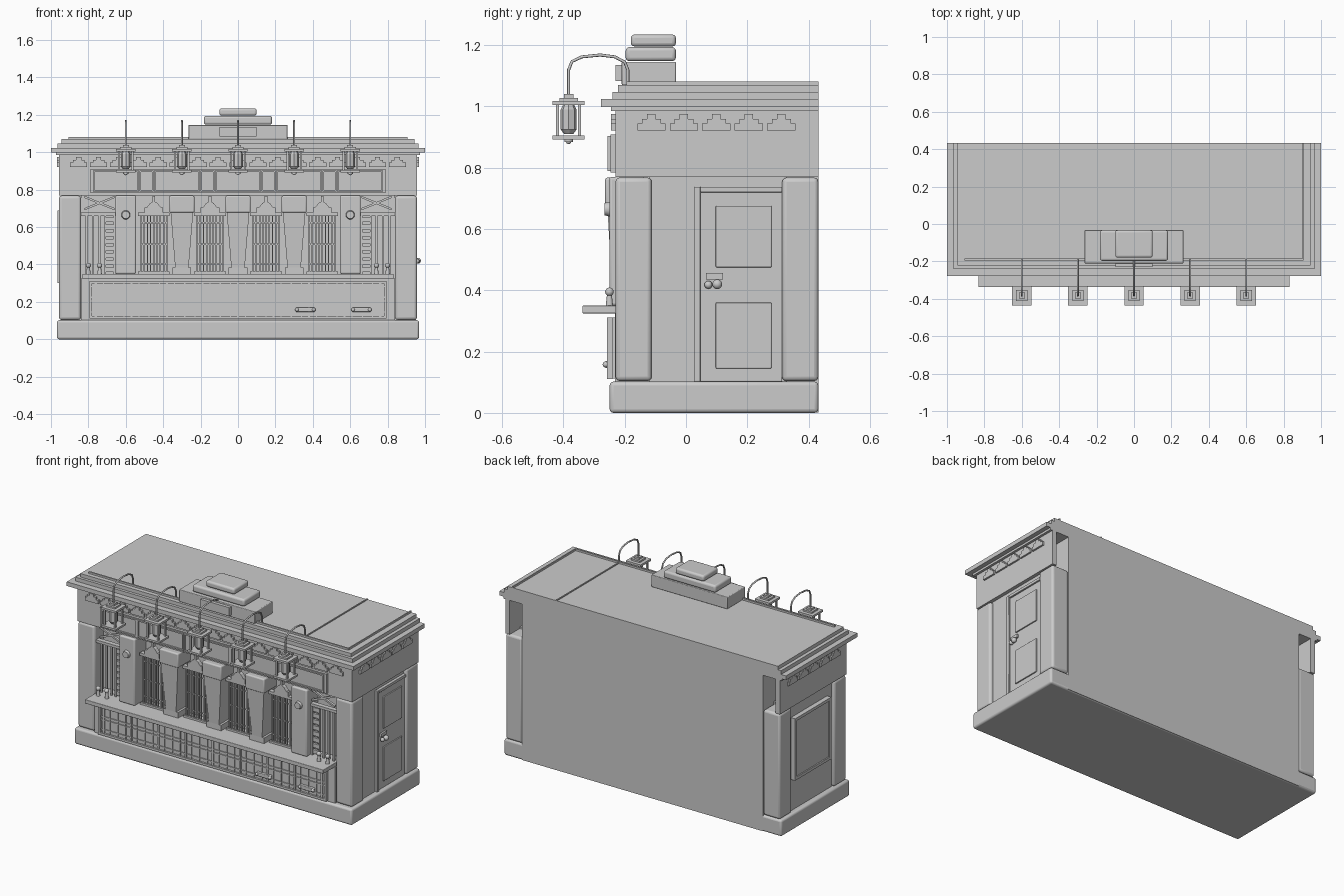
import bpy, bmesh, math
from mathutils import Vector, Matrix

if "Cube" in bpy.data.objects:
    bpy.data.objects.remove(bpy.data.objects["Cube"])

stone = bpy.data.materials.new("plain grey")
stone.diffuse_color = (0.6, 0.6, 0.6, 1)
stone.use_nodes = True
stone.node_tree.nodes["Principled BSDF"].inputs["Base Color"].default_value = stone.diffuse_color


def finish(name, bm, bevel=0, smooth=False):
    me = bpy.data.meshes.new(name)
    bmesh.ops.recalc_face_normals(bm, faces=bm.faces)
    bm.to_mesh(me)
    bm.free()
    ob = bpy.data.objects.new(name, me)
    bpy.context.collection.objects.link(ob)
    me.materials.append(stone)
    if bevel:
        m = ob.modifiers.new("Bevel", 'BEVEL')
        m.width, m.segments = bevel, 3
    if smooth or bevel:
        bpy.ops.object.select_all(action='DESELECT')
        ob.select_set(True)
        bpy.context.view_layer.objects.active = ob
        bpy.ops.object.shade_smooth_by_angle(angle=math.radians(40))
    return ob


def add_box(bm, x0, x1, y0, y1, z0, z1):
    s = Matrix.Diagonal((x1 - x0, y1 - y0, z1 - z0, 1))
    t = Matrix.Translation(((x0 + x1) / 2, (y0 + y1) / 2, (z0 + z1) / 2))
    return bmesh.ops.create_cube(bm, size=1, matrix=t @ s)['verts']


def boxes(name, items, bevel=0):
    bm = bmesh.new()
    for b in items:
        add_box(bm, *b)
    return finish(name, bm, bevel)


def prism(bm, pts, place, d0, d1):
    """Extrude a 2D outline between two depths."""
    a = [bm.verts.new(place(u, v, d0)) for u, v in pts]
    b = [bm.verts.new(place(u, v, d1)) for u, v in pts]
    bm.faces.new(a)
    bm.faces.new(b[::-1])
    for i in range(len(pts)):
        j = (i + 1) % len(pts)
        bm.faces.new((a[i], a[j], b[j], b[i]))


def on_front(u, v, d):
    return (u, d, v)


def on_side(u, v, d):
    return (d, u, v)


def rod(bm, x, y, z0, z1, r, n=8, r2=None):
    bmesh.ops.create_cone(bm, cap_ends=True, segments=n, radius1=r, radius2=r if r2 is None else r2,
                          depth=z1 - z0, matrix=Matrix.Translation((x, y, (z0 + z1) / 2)))


def ball(bm, x, y, z, r):
    bmesh.ops.create_uvsphere(bm, u_segments=12, v_segments=8, radius=r, matrix=Matrix.Translation((x, y, z)))


def frame(x0, x1, y0, y1, z0, z1, t):
    """Four bars round an opening facing the front."""
    return [(x0, x1, y0, y1, z0, z0 + t), (x0, x1, y0, y1, z1 - t, z1),
            (x0, x0 + t, y0, y1, z0 + t, z1 - t), (x1 - t, x1, y0, y1, z0 + t, z1 - t)]


BACK = 0.432

# Main masses
base = boxes("base", [(-.968, .968, -.249, BACK, 0, .102)], .012)
boxes("core_walls", [(-.84, .84, -.14, BACK, .002, 1.03)])
boxes("side_walls", [(s * .885 - .05, s * .885 + .05, -.12, .33, .1, .78) for s in (-1, 1)])
boxes("front_frieze", [(-.957, .957, -.23, -.12, .77, .99)])
boxes("side_friezes", [(s * .942 - .015, s * .942 + .015, -.12, BACK, .77, .99) for s in (-1, 1)])
boxes("corner_pillars", [(s * .8985 - .0585, s * .8985 + .0585, y, y + .118, .104, .768)
                         for s in (-1, 1) for y in (-.23, .314)], .014)

# Cornice layers and roof ridges
boxes("cornice", [(-x, x, y, BACK, z0, z1) for x, y, z0, z1 in (
    (.972, -.245, .985, .998), (1, -.278, .998, 1.024),
    (.966, -.24, 1.024, 1.048), (.944, -.222, 1.048, 1.07))])
boxes("roof_ridges", [(-.905, .905, -.195, -.185, 1.07, 1.081),
                      (.9, .907, -.19, BACK, 1.07, 1.081), (.597, .604, -.19, BACK, 1.07, 1.076)])

# Stepped crown
boxes("crown", [(-.265, .265, -.21, -.033, 1.07, 1.146)], .004)
boxes("crown_middle", [(-.182, .182, -.197, -.033, 1.148, 1.194)], .012)
boxes("crown_top", [(-.1, .1, -.18, -.033, 1.196, 1.235)], .012)
boxes("crown_plaque", [(-.1, .1, -.23, -.2, 1.083, 1.136)])

# Stepped ornaments under the cornice
half = [(.046, .922), (.046, .945), (.031, .945), (.031, .96), (.014, .96), (.014, .975)]
step = half + [(-u, v) for u, v in reversed(half)]
bm = bmesh.new()
for i in range(-8, 9):
    prism(bm, [(u + i * .1065, v) for u, v in step], on_front, -.244, -.225)
for s in (-1, 1):
    for i in range(5):
        prism(bm, [(u - .113 + i * .106, v) for u, v in step], on_side, s * .95, s * .968)
finish("stepped_ornaments", bm)

# Sign band with wide and small framed panels
items = [(-.79, .79, -.247, -.225, .785, .908)]
for i in range(5):
    c = (i - 2) * .326
    items += frame(c - .122, c + .122, -.256, -.24, .79, .903, .008)
    if i < 4:
        items += frame(c + .125, c + .201, -.256, -.24, .79, .903, .008)
boxes("sign_band", items)

# Counter and lower tiled front
boxes("counter", [(-.832, .832, -.338, -.13, .325, .35)], .003)
boxes("lower_front", [(-.84, .84, -.232, -.13, .1, .326), (-.79, .79, -.246, -.225, .113, .312)])
items = frame(-.795, .795, -.258, -.24, .11, .312, .014)
for k in range(9):
    c = (k - 4) * .19
    items.append((c - .006, c + .006, -.254, -.24, .12, .305))
    if k < 8:
        items += [(c + d - .003, c + d + .003, -.252, -.24, .12, .305) for d in (.04, .095, .15)]
items += [(-.785, .785, -.252, -.24, z - .003, z + .003) for z in (.145, .205, .225, .282)]
boxes("lower_grid", items)
boxes("small_latches", [(x - .05, x + .05, -.264, -.24, .146, .17) for x in (.36, .66)], .004)
bm = bmesh.new()
for x in (.36, .66):
    for d in (-.045, .045):
        ball(bm, x + d, -.262, .158, .01)
finish("latch_knobs", bm, smooth=True)

# Straight piers with round bosses
boxes("straight_piers", [(s * .6 - .055, s * .6 + .055, -.25, -.13, .35, .77) for s in (-1, 1)], .008)
bm = bmesh.new()
for s in (-1, 1):
    bmesh.ops.create_cone(bm, cap_ends=True, segments=20, radius1=.025, radius2=.02, depth=.02,
                          matrix=Matrix.Translation((s * .6, -.256, .665)) @ Matrix.Rotation(math.pi / 2, 4, 'X'))
finish("pier_bosses", bm, smooth=True)

# Tapered piers with capitals
boxes("capitals", [(x - .067, x + .067, -.264, -.13, .677, .768) for x in (-.3, 0, .3)], .008)
bm = bmesh.new()
for x in (-.3, 0, .3):
    for v in add_box(bm, x - .06, x + .06, -.257, -.13, .35, .678):
        if v.co.z < .5:
            v.co.x = x + (v.co.x - x) * .55
            if v.co.y < -.2:
                v.co.y = -.238
    add_box(bm, x - .05, x + .05, -.24, -.14, .35, .385)
finish("tapered_piers", bm)

# Window grilles with crests
items, bm = [], bmesh.new()
crest = [(-.05, .675), (-.05, .705), (-.038, .705), (-.02, .728), (-.007, .735), (-.007, .765)]
crest += [(-u, v) for u, v in reversed(crest)]
for x in (-.45, -.15, .15, .45):
    items.append((x - .085, x + .085, -.215, -.185, .66, .677))
    items.append((x - .085, x + .085, -.21, -.19, .35, .362))
    items += [(x + d - .004, x + d + .004, -.205, -.193, .35, .665) for d in (-.07, -.055, .055, .07)]
    items += [(x + d * .017 - .003, x + d * .017 + .003, -.205, -.195, .35, .665) for d in (-2, -1, 0, 1, 2)]
    items += [(x - .07, x + .07, -.2, -.195, z, z + .006) for z in (.40, .505, .62)]
    prism(bm, [(x + u, v) for u, v in crest], on_front, -.215, -.19)
finish("window_crests", bm)
boxes("window_grilles", items)

# Outer bays: bars, block strips and crossed braces
items, bm = [], bmesh.new()
for s in (-1, 1):
    lo, hi = sorted((s * .84, s * .655))
    items.append((lo, hi, -.215, -.185, .66, .677))
    items += [(s * x - .005, s * x + .005, -.207, -.193, .35, .665) for x in (.81, .775, .74, .71, .66)]
    items += [(s * .685 - .02, s * .685 + .02, -.205, -.19, .36 + i * .038, .385 + i * .038) for i in range(8)]
    for a, b in ((.69, .755), (.755, .69)):
        prism(bm, [(s * .82, a), (s * .82, a + .012), (s * .66, b + .012), (s * .66, b)], on_front, -.21, -.195)
boxes("outer_grilles", items)
finish("crossed_braces", bm)
bm = bmesh.new()
for s in (-1, 1):
    for d in (0, .06):
        rod(bm, s * (.8 - d), -.25, .35, .385, .012, 12, .008)
        ball(bm, s * (.8 - d), -.25, .395, .014)
finish("counter_bells", bm, smooth=True)

# Door on the right side
items = [(.93, .953, .027, .047, .102, .738), (.93, .953, .047, .314, .72, .738),
         (.92, .943, .045, .314, .102, .722)]
items += [(.93, .95, .097, .279, z0, z1) for z0, z1 in ((.475, .676), (.145, .36))]
boxes("door", items, .003)
boxes("door_lock", [(.94, .955, .065, .12, .436, .456)])
bm = bmesh.new()
ball(bm, .957, .073, .418, .013)
ball(bm, .962, .102, .42, .016)
finish("door_knob", bm, smooth=True)

# Framed notice panel on the left side
boxes("side_panel", [(-.957, -.92, -.07, .29, .3, .69)])
boxes("side_panel_frame", [(-.965, -.93, -.07, .29, z, z + .018) for z in (.3, .672)] +
      [(-.965, -.93, y, y + .018, .3, .69) for y in (-.07, .272)])

# Lanterns on curved arms
LY = -.383
path = [(LY, 1.03), (LY, 1.12), (-.372, 1.147), (-.34, 1.162), (-.28, 1.168),
        (-.232, 1.162), (-.2, 1.145), (-.19, 1.12), (-.19, 1.065)]
for x in (-.6, -.3, 0, .3, .6):
    cu = bpy.data.curves.new("lamp_arm", 'CURVE')
    cu.dimensions = '3D'
    cu.bevel_depth, cu.bevel_resolution = .005, 2
    sp = cu.splines.new('POLY')
    sp.points.add(len(path) - 1)
    for p, (y, z) in zip(sp.points, path):
        p.co = (x, y, z, 1)
    cu.materials.append(stone)
    bpy.context.collection.objects.link(bpy.data.objects.new("lamp_arm", cu))
    plates = [(.016, 1.028, 1.04), (.03, 1.018, 1.028), (.052, 1.005, 1.018), (.052, .893, .905)]
    items = [(x - h, x + h, LY - h, LY + h, a, b) for h, a, b in plates]
    items += [(x + i * .036 - .005, x + i * .036 + .005, LY + j * .036 - .005, LY + j * .036 + .005, .9, 1.01)
              for i in (-1, 1) for j in (-1, 1)]
    boxes("lantern_case", items)
    bm = bmesh.new()
    rod(bm, x, LY, .925, .99, .026, 8)
    rod(bm, x, LY, .91, .925, .015, 8, .026)
    rod(bm, x, LY, .99, 1.006, .026, 8, .018)
    rod(bm, x, LY, .884, .894, .014, 12)
    ball(bm, x, LY, .886, .009)
    finish("lantern_glass", bm, smooth=True)
